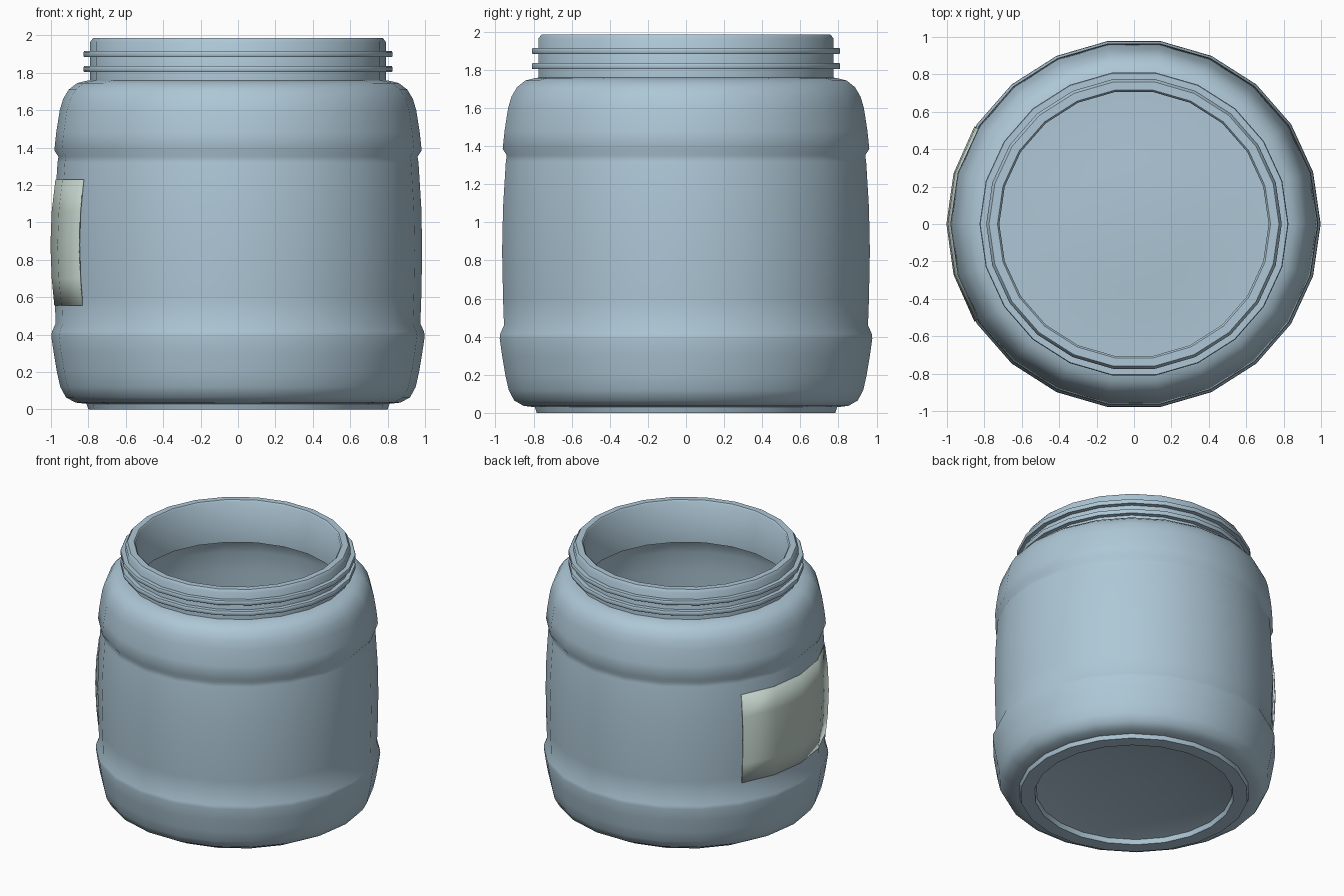
import bpy, bmesh
from math import cos, sin, pi, radians

if "Cube" in bpy.data.objects:
    bpy.data.objects.remove(bpy.data.objects["Cube"])

SIDES = 22
DEPTH = 0.99  # slight squash front to back


def material(name, colour):
    m = bpy.data.materials.new(name)
    m.diffuse_color = (*colour, 1)
    m.use_nodes = True
    m.node_tree.nodes["Principled BSDF"].inputs["Base Color"].default_value = m.diffuse_color
    return m


def finish(bm, name, mat, angle):
    bmesh.ops.remove_doubles(bm, verts=bm.verts, dist=1e-5)
    bmesh.ops.recalc_face_normals(bm, faces=bm.faces)
    me = bpy.data.meshes.new(name)
    bm.to_mesh(me)
    bm.free()
    ob = bpy.data.objects.new(name, me)
    bpy.context.collection.objects.link(ob)
    me.materials.append(mat)
    bpy.ops.object.select_all(action='DESELECT')
    ob.select_set(True)
    bpy.context.view_layer.objects.active = ob
    bpy.ops.object.shade_smooth_by_angle(angle=radians(angle))
    return ob


def sweep(name, profile, mat, start, span, steps, closed=False, angle=45):
    """Turn an (r, z) profile around the z axis."""
    bm = bmesh.new()
    full = span >= 2 * pi - 1e-6
    rings = []
    for i in range(steps if full else steps + 1):
        a = start + span * i / steps
        rings.append([bm.verts.new((r * cos(a), r * sin(a) * DEPTH, z))
                      for r, z in profile])
    n = len(profile)
    for i in range(steps):
        p, q = rings[i], rings[(i + 1) % len(rings)]
        for j in range(n if closed else n - 1):
            k = (j + 1) % n
            bm.faces.new((p[j], q[j], q[k], p[k]))
    return finish(bm, name, mat, angle)


blue = material("jar_blue", (0.42, 0.57, 0.67))
green = material("label_green", (0.54, 0.64, 0.59))

# Jar: outside wall from the foot up, over the rim, then down the inside
outside = [(0, 0.10), (0.35, 0.085), (0.60, 0.055), (0.69, 0.035), (0.70, 0.0),
           (0.80, 0.0), (0.81, 0.03), (0.87, 0.037), (0.92, 0.065),
           (0.95, 0.12), (0.968, 0.20), (0.985, 0.30), (0.998, 0.39),
           (0.995, 0.415), (0.975, 0.46), (0.98, 0.60), (0.985, 0.85),
           (0.98, 1.08), (0.965, 1.32), (0.96, 1.352), (0.982, 1.385),
           (0.972, 1.48), (0.953, 1.60), (0.935, 1.66), (0.905, 1.71),
           (0.86, 1.745), (0.81, 1.757), (0.79, 1.76)]
neck = [(0.79, 1.965), (0.775, 1.985), (0.73, 1.985), (0.72, 1.975)]
inside = [(0.72, 1.66), (0.83, 1.65), (0.88, 1.60), (0.91, 1.50), (0.925, 1.35),
          (0.94, 0.90), (0.93, 0.45), (0.91, 0.20), (0.85, 0.12),
          (0.65, 0.115), (0.35, 0.135), (0, 0.15)]
sweep("jar_body", outside + neck + inside, blue, 0, 2 * pi, SIDES)

# Screw thread rings on the neck
for i, z in enumerate((1.82, 1.90)):
    ring = [(0.77, z - 0.016), (0.822, z - 0.016), (0.826, z - 0.01),
            (0.826, z + 0.01), (0.822, z + 0.016), (0.77, z + 0.016)]
    sweep(f"thread_ring_{i + 1}", ring, blue, 0, 2 * pi, SIDES, closed=True)

# Curved label on the left side, following the bulge of the wall
face = [(0.978, 0.555), (0.992, 0.70), (0.999, 0.88), (0.992, 1.06), (0.972, 1.23)]
label = sweep("label", face, green, pi - radians(31.7), radians(63.4), 4, angle=40)
thick = label.modifiers.new("thickness", 'SOLIDIFY')
thick.thickness = 0.008
thick.offset = 0
